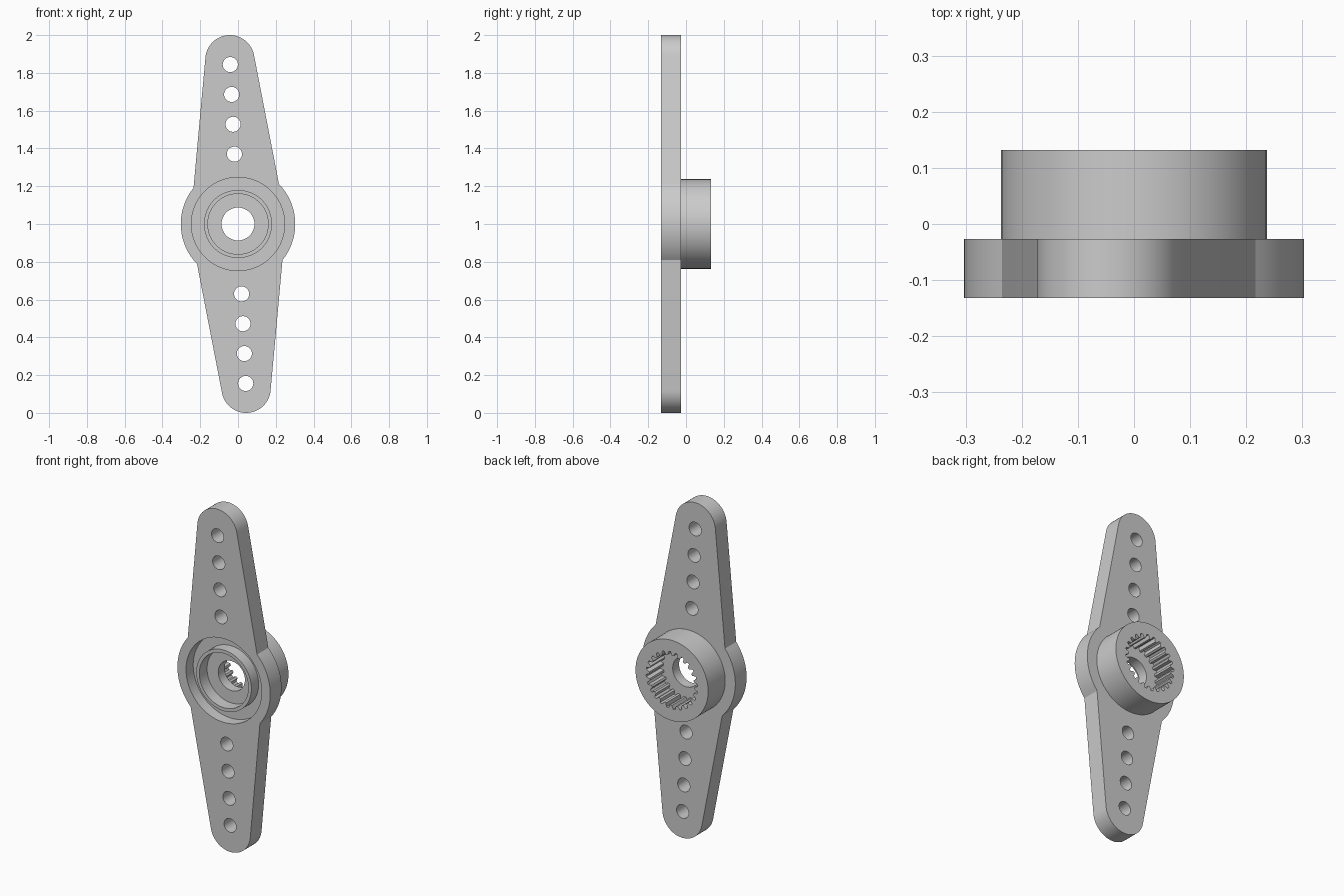
import bpy
import bmesh
from math import cos, sin, radians, pi

if "Cube" in bpy.data.objects:
    bpy.data.objects.remove(bpy.data.objects["Cube"], do_unlink=True)

grey = bpy.data.materials.new("grey plastic")
grey.use_nodes = True
colour = (0.6, 0.6, 0.6, 1)
grey.diffuse_color = colour
grey.node_tree.nodes["Principled BSDF"].inputs["Base Color"].default_value = colour

FRONT, PLATE_BACK, HUB_BACK = -0.132, -0.027, 0.132
CENTRE = 1.0


def arc(r, start, end, steps, cx=0.0, cz=0.0):
    """Points on an arc, relative to the hub axis."""
    angles = [radians(start + (end - start) * i / steps) for i in range(steps + 1)]
    return [(cx + r * cos(a), cz + r * sin(a)) for a in angles]


def circle(r, cx=0.0, cz=0.0, sides=96):
    return arc(r, 0, 360, sides, cx, cz)[:-1]


def prism(name, profiles, y0, y1):
    """Extrude closed x-z profiles from y0 to y1 as one object."""
    bm = bmesh.new()
    for points in profiles:
        near = [bm.verts.new((x, y0, CENTRE + z)) for x, z in points]
        far = [bm.verts.new((x, y1, CENTRE + z)) for x, z in points]
        bm.faces.new(near)
        bm.faces.new(far[::-1])
        for i in range(len(points)):
            j = (i + 1) % len(points)
            bm.faces.new((near[j], near[i], far[i], far[j]))
    bmesh.ops.recalc_face_normals(bm, faces=bm.faces[:])
    mesh = bpy.data.meshes.new(name)
    bm.to_mesh(mesh)
    bm.free()
    mesh.materials.append(grey)
    obj = bpy.data.objects.new(name, mesh)
    bpy.context.collection.objects.link(obj)
    return obj


def combine(body, tool, operation):
    """Apply a boolean and remove its helper."""
    mod = body.modifiers.new(operation, "BOOLEAN")
    mod.operation, mod.solver, mod.object = operation, "EXACT", tool
    bpy.context.view_layer.objects.active = body
    bpy.ops.object.modifier_apply(modifier=mod.name)
    bpy.data.objects.remove(tool, do_unlink=True)


# Tapered two-armed plate: half the outline, then the same turned half round
half = arc(0.303, -39, 44.3, 24) + arc(0.13, 10.6, 174.7, 32, -0.043, 0.87)
outline = half + [(-x, -z) for x, z in half]
horn = prism("two_arm_horn", [outline], FRONT, PLATE_BACK)

# Round hub behind the plate
combine(horn, prism("hub", [circle(0.237)], -0.045, HUB_BACK), "UNION")

# Front recess with a raised ring around the screw seat
combine(horn, prism("recess", [circle(0.247)], -0.2, -0.065), "DIFFERENCE")
combine(horn, prism("ring", [circle(0.18)], FRONT, -0.045), "UNION")
combine(horn, prism("screw_seat", [circle(0.16)], -0.2, -0.06), "DIFFERENCE")
combine(horn, prism("screw_hole", [circle(0.087)], -0.1, 0.05), "DIFFERENCE")

# Toothed socket in the back of the hub
teeth = 24
socket = []
for i in range(teeth):
    for offset, r in ((0.0, 0.147), (0.3, 0.147), (0.5, 0.168), (0.8, 0.168)):
        a = 2 * pi * (i + offset) / teeth
        socket.append((r * cos(a), r * sin(a)))
combine(horn, prism("socket", [socket], 0.0, 0.2), "DIFFERENCE")

# Row of linkage holes along each arm
holes = []
for side in (1, -1):
    for i in range(4):
        x, z = -0.019 - 0.0073 * i, 0.37 + 0.158 * i
        holes.append(circle(0.04, side * x, side * z, 40))
combine(horn, prism("linkage_holes", holes, -0.2, 0.1), "DIFFERENCE")

# Smooth curved walls, crisp edges
bpy.ops.object.select_all(action="DESELECT")
horn.select_set(True)
bpy.context.view_layer.objects.active = horn
bpy.ops.object.shade_smooth_by_angle(angle=radians(25))
